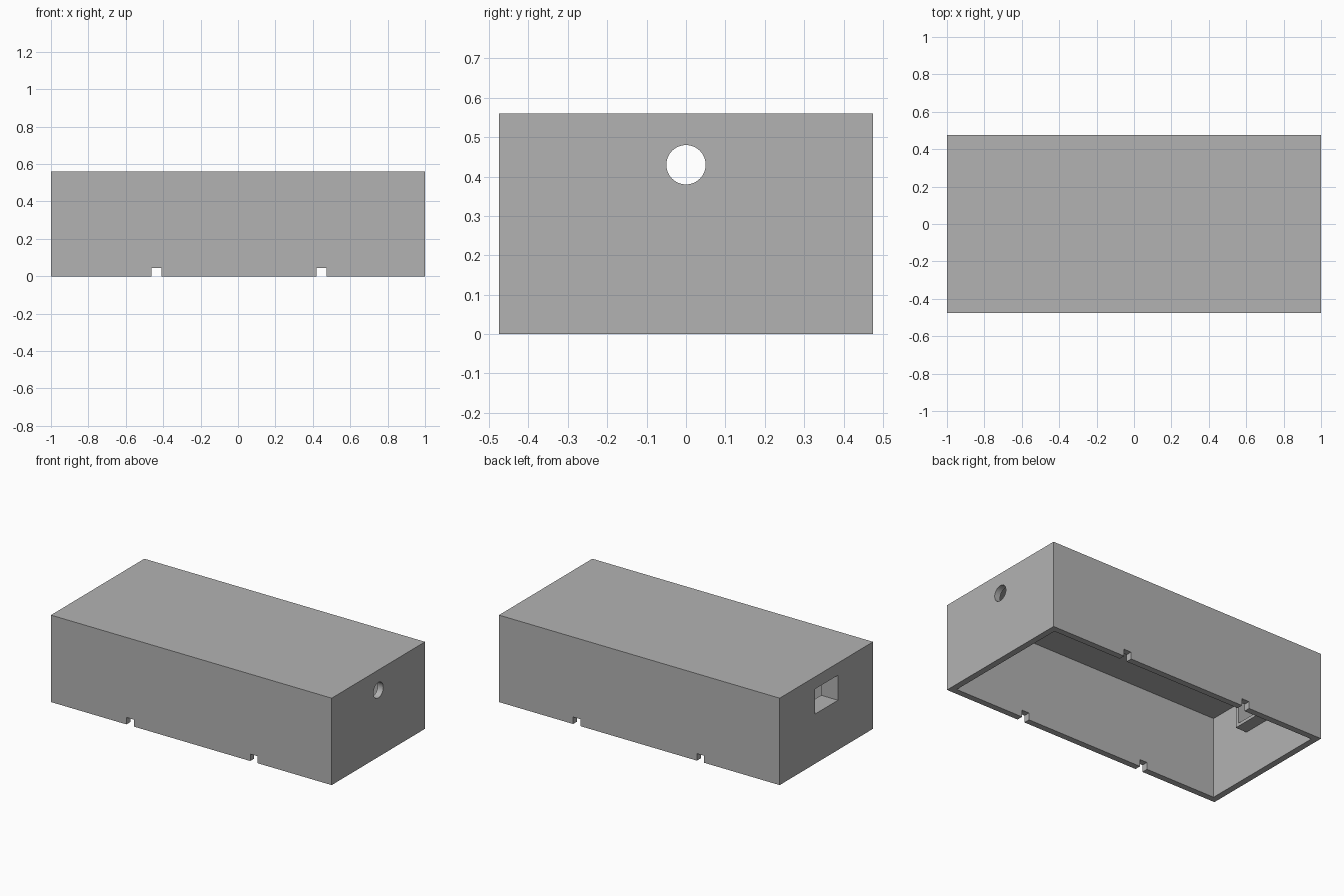
import bpy
from math import pi, radians

cube = bpy.data.objects.get("Cube")
if cube:
    bpy.data.objects.remove(cube, do_unlink=True)

LENGTH, WIDTH, HEIGHT, WALL = 2.0, 0.95, 0.56, 0.04

grey = bpy.data.materials.new("plain grey")
grey.use_nodes = True
grey.diffuse_color = (0.45, 0.45, 0.45, 1)
grey.node_tree.nodes["Principled BSDF"].inputs["Base Color"].default_value = (0.45, 0.45, 0.45, 1)


def block(name, low, high):
    """Axis-aligned block between two corners."""
    centre = [(a + b) / 2 for a, b in zip(low, high)]
    bpy.ops.mesh.primitive_cube_add(size=1, location=centre)
    obj = bpy.context.object
    obj.name = name
    obj.scale = [b - a for a, b in zip(low, high)]
    bpy.ops.object.transform_apply(location=True, rotation=True, scale=True)
    obj.data.materials.append(grey)
    return obj


def combine(target, tool, operation):
    """Apply a boolean and discard the tool."""
    tool.hide_render = True
    mod = target.modifiers.new(operation.title(), "BOOLEAN")
    mod.operation, mod.object, mod.solver = operation, tool, "EXACT"
    bpy.context.view_layer.objects.active = target
    bpy.ops.object.modifier_apply(modifier=mod.name)
    bpy.data.objects.remove(tool, do_unlink=True)


x, y = LENGTH / 2, WIDTH / 2

# Hollow cover, open underneath
cover = block("enclosure_cover", (-x, -y, 0), (x, y, HEIGHT))
cavity = block("cavity_cutter", (WALL - x, WALL - y, -0.1), (x - WALL, y - WALL, HEIGHT - WALL))
combine(cover, cavity, "DIFFERENCE")

# Socket sleeve inside the right end, with its square opening
sleeve = block("socket_sleeve", (-x + WALL / 2, -0.142, 0.30), (-x + 0.12, 0.142, 0.50))
combine(cover, sleeve, "UNION")
opening = block("socket_cutter", (-x - 0.1, -0.118, 0.32), (-x + 0.2, 0.118, 0.481))
combine(cover, opening, "DIFFERENCE")

# Notches through the lower edges of both long walls
for centre in (-0.436, 0.446):
    notch = block("notch_cutter", (centre - 0.026, -y - 0.1, -0.1), (centre + 0.026, y + 0.1, 0.045))
    combine(cover, notch, "DIFFERENCE")

# Round cable hole in the left end
bpy.ops.mesh.primitive_cylinder_add(vertices=48, radius=0.05, depth=0.3,
                                    location=(x, 0, 0.43), rotation=(0, pi / 2, 0))
hole = bpy.context.object
hole.name = "cable_hole_cutter"
hole.data.materials.append(grey)
combine(cover, hole, "DIFFERENCE")

bpy.ops.object.select_all(action="DESELECT")
cover.select_set(True)
bpy.context.view_layer.objects.active = cover
bpy.ops.object.shade_smooth_by_angle(angle=radians(30))
